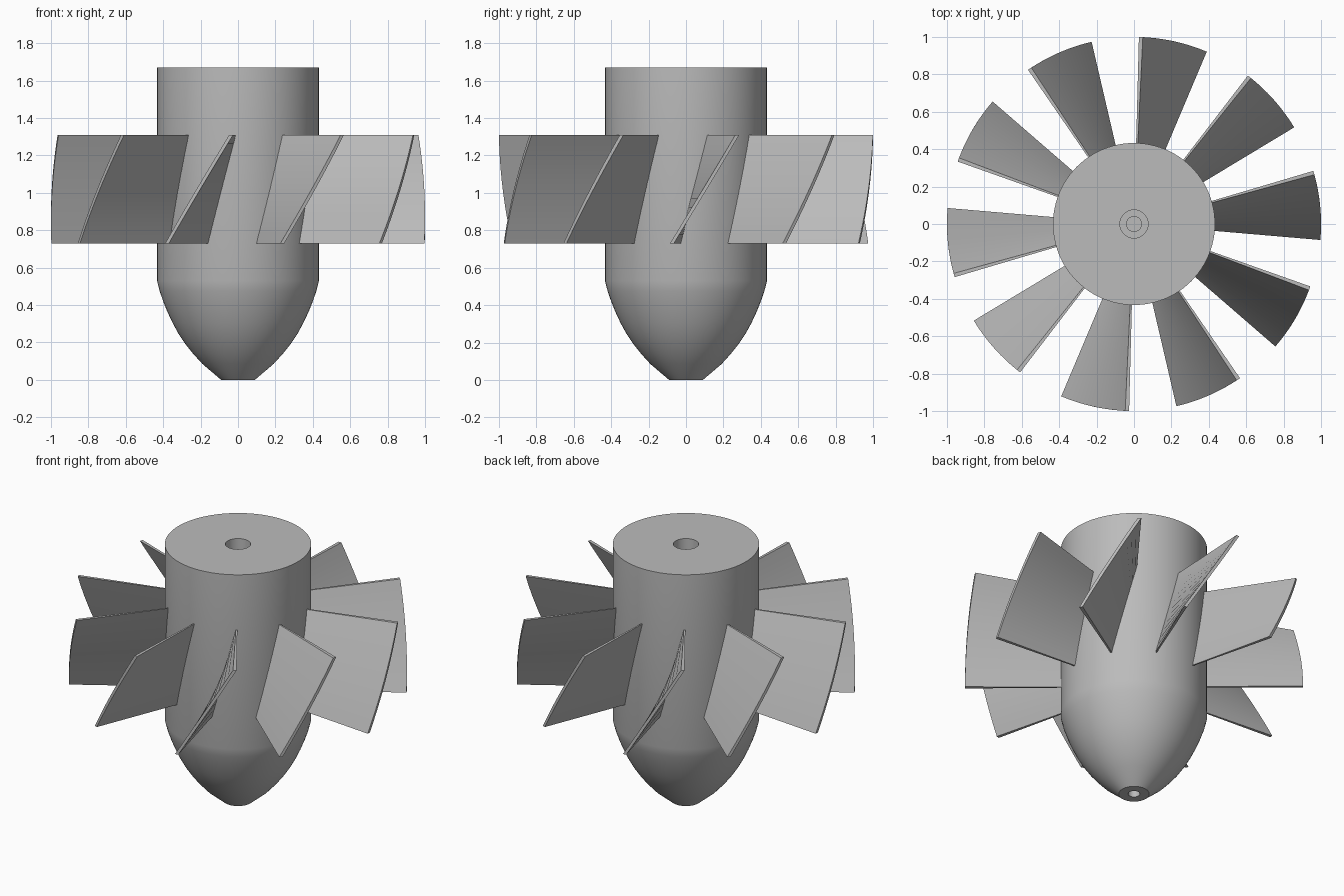
import bpy, bmesh, math

cube = bpy.data.objects.get("Cube")
if cube:
    bpy.data.objects.remove(cube, do_unlink=True)

grey = bpy.data.materials.new("plain grey")
grey.use_nodes = True
colour = (0.5, 0.5, 0.5, 1)
grey.diffuse_color = colour
grey.node_tree.nodes["Principled BSDF"].inputs["Base Color"].default_value = colour


def finish(name, bm):
    """Turn a bmesh into a smooth-shaded object with sharp edges kept."""
    bmesh.ops.remove_doubles(bm, verts=bm.verts, dist=1e-5)
    bmesh.ops.recalc_face_normals(bm, faces=bm.faces)
    mesh = bpy.data.meshes.new(name)
    bm.to_mesh(mesh)
    bm.free()
    mesh.materials.append(grey)
    obj = bpy.data.objects.new(name, mesh)
    bpy.context.collection.objects.link(obj)
    bpy.ops.object.select_all(action='DESELECT')
    bpy.context.view_layer.objects.active = obj
    obj.select_set(True)
    bpy.ops.object.shade_smooth_by_angle(angle=math.radians(30))
    return obj


def lathe(name, profile, steps=96):
    """Spin a radius/height profile round the z axis."""
    bm = bmesh.new()
    verts = [bm.verts.new((r, 0, z)) for r, z in profile]
    edges = [bm.edges.new(pair) for pair in zip(verts, verts[1:])]
    bmesh.ops.spin(bm, geom=verts + edges, cent=(0, 0, 0), axis=(0, 0, 1),
                   angle=math.tau, steps=steps, use_merge=True)
    return finish(name, bm)


# Hub: pointed nose, straight barrel, stepped bore and a small nose socket
lathe("hub", [
    (0, 0.1), (0.035, 0.1), (0.035, 0),
    (0.09, 0), (0.19, 0.085), (0.24, 0.14), (0.28, 0.19), (0.32, 0.25),
    (0.35, 0.305), (0.378, 0.365), (0.40, 0.42), (0.419, 0.475), (0.433, 0.53),
    (0.433, 1.67), (0.075, 1.67), (0.075, 1.0), (0.04, 1.0), (0.04, 0.8), (0, 0.8)])

# Blades: thin helical plates sunk slightly into the hub
BLADES, ROOT, TIP = 10, 0.40, 1.0
BOTTOM, TOP, STEPS = 0.73, 1.31, 12
HALF_TWIST, HALF_THICK = math.radians(10.1), math.radians(0.6)


def blade(name, heading):
    bm = bmesh.new()
    rings = []
    for i in range(STEPS + 1):
        t = i / STEPS
        turn = heading + HALF_TWIST * (2 * t - 1)
        z = BOTTOM + (TOP - BOTTOM) * t
        corners = [(ROOT, -1), (TIP, -1), (TIP, 1), (ROOT, 1)]
        rings.append([bm.verts.new((r * math.cos(turn + s * HALF_THICK),
                                    r * math.sin(turn + s * HALF_THICK), z))
                      for r, s in corners])
    for low, high in zip(rings, rings[1:]):
        for k in range(4):
            n = (k + 1) % 4
            bm.faces.new((low[k], low[n], high[n], high[k]))
    bm.faces.new(rings[0])
    bm.faces.new(rings[-1])
    finish(name, bm)


for b in range(BLADES):
    blade(f"blade_{b + 1}", math.radians(5.8) + b * math.tau / BLADES)
